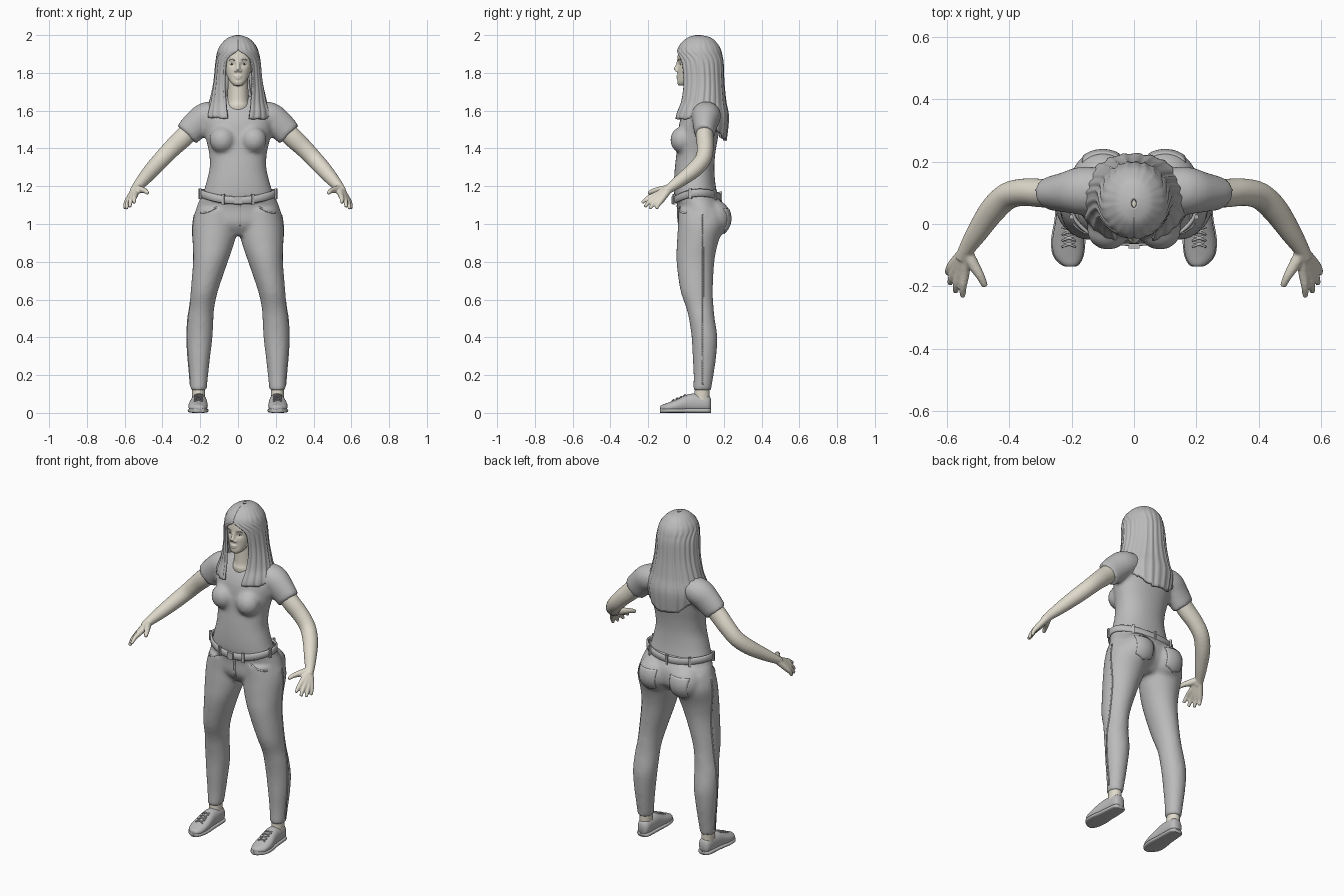
import bpy, bmesh, math, random
from mathutils import Vector, Matrix

random.seed(4)
cube = bpy.data.objects.get("Cube")
if cube:
    bpy.data.objects.remove(cube, do_unlink=True)


def material(name, r, g, b):
    m = bpy.data.materials.new(name)
    m.use_nodes = True
    m.diffuse_color = (r, g, b, 1)
    m.node_tree.nodes["Principled BSDF"].inputs["Base Color"].default_value = (r, g, b, 1)
    return m


GREY = material("neutral grey", .5, .5, .5)
SKIN = material("pale skin", .74, .70, .60)
WHITE = material("eye white", .7, .7, .68)
DARK = material("dark iris", .08, .07, .06)
X, Y, Z = Vector((1, 0, 0)), Vector((0, 1, 0)), Vector((0, 0, 1))
SIDES = (1, -1)


def smooth_path(pts, steps=4):
    """Catmull-Rom resampling of equal-length tuples."""
    out = []
    for i in range(len(pts) - 1):
        a, b, c, d = pts[max(i - 1, 0)], pts[i], pts[i + 1], pts[min(i + 2, len(pts) - 1)]
        for k in range(steps):
            t = k / steps
            out.append([q + t * (r - p) / 2 + t * t * (2 * p - 5 * q + 4 * r - s) / 2
                        + t ** 3 * (3 * q - p - 3 * r + s) / 2 for p, q, r, s in zip(a, b, c, d)])
    return out + [list(pts[-1])]


def loft(bm, sections, axes=None, side=1, power=1, n=28):
    """Closed tube through (x, y, z, radius a, radius b) sections."""
    path = smooth_path(sections)
    centres = [Vector(p[:3]) for p in path]
    rings = []
    for i, p in enumerate(path):
        if axes:
            a, b = axes
        else:
            t = centres[min(i + 1, len(path) - 1)] - centres[max(i - 1, 0)]
            a = t.cross(X + Z).normalized()
            b = t.cross(a).normalized()
        ring = []
        for k in range(n):
            c, s = math.cos(math.tau * k / n), math.sin(math.tau * k / n)
            c, s = (math.copysign(abs(v) ** power, v) for v in (c, s))
            co = centres[i] + a * c * max(p[3], .001) + b * s * max(p[4], .001)
            ring.append(bm.verts.new((co.x * side, co.y, co.z)))
        rings.append(ring)
    for r, q in zip(rings, rings[1:]):
        for k in range(n):
            bm.faces.new((r[k], r[(k + 1) % n], q[(k + 1) % n], q[k]))
    bm.faces.new(rings[0])
    bm.faces.new(rings[-1])


def slabs(bm, rows, side=1, power=1):
    """Upright loft from (z, x min, x max, y front, y back) rows."""
    loft(bm, [((a + b) / 2, (f + k) / 2, z, (b - a) / 2, (k - f) / 2)
              for z, a, b, f, k in rows], (X, Y), side, power, 40)


def ball(bm, centre, radii):
    bmesh.ops.create_uvsphere(bm, u_segments=32, v_segments=20, radius=1,
                              matrix=Matrix.Translation(centre) @ Matrix.Diagonal((*radii, 1)))


def finish(name, bm, mat, voxel=0, relax=4, closed=True, smooth=True):
    if closed:
        bmesh.ops.recalc_face_normals(bm, faces=bm.faces)
    for f in bm.faces:
        f.smooth = smooth
    mesh = bpy.data.meshes.new(name)
    bm.to_mesh(mesh)
    bm.free()
    mesh.materials.append(mat)
    ob = bpy.data.objects.new(name, mesh)
    bpy.context.collection.objects.link(ob)
    if voxel:
        m = ob.modifiers.new("fuse", 'REMESH')
        m.mode, m.voxel_size, m.use_smooth_shade = 'VOXEL', voxel, True
        m = ob.modifiers.new("relax", 'SMOOTH')
        m.factor, m.iterations = .5, relax
    return ob


def thicken(ob, thickness, offset):
    m = ob.modifiers.new("thickness", 'SOLIDIFY')
    m.thickness, m.offset = thickness, offset


# Shirt: torso, bust and short sleeves fused
bm = bmesh.new()
slabs(bm, [(z, -w, w, f, k) for z, w, f, k in (
    (1.1, .188, -.05, .17), (1.15, .187, -.062, .166), (1.22, .168, -.064, .155),
    (1.3, .15, -.059, .15), (1.38, .154, -.05, .156), (1.46, .172, -.045, .17),
    (1.54, .18, -.034, .185), (1.6, .165, -.008, .182), (1.645, .13, .025, .168),
    (1.68, .07, .05, .14))], power=.92)
for s in SIDES:
    ball(bm, (s * .083, -.02, 1.445), (.068, .063, .07))
    loft(bm, [(.07, .105, 1.585, .07, .06), (.16, .107, 1.572, .078, .076),
              (.215, .102, 1.53, .066, .077), (.272, .098, 1.473, .053, .07)], side=s)
finish("shirt", bm, GREY, .011, 6)

# Trousers: pelvis, seat and legs fused
bm = bmesh.new()
slabs(bm, [(.94, -.1, .1, 0, .14), (1, -.23, .23, -.04, .2), (1.08, -.222, .222, -.044, .205),
           (1.13, -.203, .203, -.056, .182), (1.17, -.192, .192, -.06, .17)])
for s in SIDES:
    ball(bm, (s * .1, .145, 1.03), (.1, .094, .1))
    slabs(bm, [(.12, .166, .252, .038, .133), (.2, .158, .257, .04, .146),
               (.3, .147, .266, .035, .16), (.4, .135, .271, .03, .166), (.5, .13, .266, .015, .152),
               (.56, .125, .257, 0, .146), (.65, .105, .25, -.03, .142), (.8, .054, .238, -.05, .15),
               (.9, .02, .24, -.048, .17), (1, 0, .24, -.042, .205), (1.08, 0, .215, -.04, .2)], s)
trousers = finish("trousers", bm, GREY, .011, 5)


def patch(name, axis, sign, place, nu, nv):
    """Thin cloth patch pressed on the trousers; place(u, v) gives its start point."""
    bm = bmesh.new()
    g = [[bm.verts.new(place(u / nu, v / nv)) for v in range(nv + 1)] for u in range(nu + 1)]
    for u in range(nu):
        for v in range(nv):
            bm.faces.new((g[u][v], g[u + 1][v], g[u + 1][v + 1], g[u][v + 1]))
    ob = finish(name, bm, GREY, closed=False)
    m = ob.modifiers.new("press", 'SHRINKWRAP')
    m.target, m.wrap_method = trousers, 'PROJECT'
    m.use_project_x, m.use_project_y = axis == "x", axis == "y"
    m.use_positive_direction, m.use_negative_direction = sign > 0, sign < 0
    thicken(ob, .007, 0)


# Pockets, fly and outer seams
for s, word in zip(SIDES, ("left", "right")):
    patch(word + "_back_pocket", "y", -1, lambda u, v: (
        s * (.105 + (u - .5) * (.1 + .02 * v)), .5,
        .97 + .11 * v - .02 * (1 - v) * (1 - abs(2 * u - 1))), 12, 12)
    patch(word + "_front_pocket_edge", "y", 1, lambda u, v: (
        s * (.11 + .085 * u), -.5, 1.085 - .03 * math.sin(u * 1.6) + .008 * v), 14, 1)
    patch(word + "_outer_seam", "x", -s, lambda u, v: (
        s * .5, .086 + .007 * v, .15 + .9 * u), 70, 1)
patch("fly", "y", 1, lambda u, v: (.004 + .01 * u, -.5, .99 + .11 * v), 1, 10)


# Belt with buckle and loops
def belt_point(a, lift=0, out=0):
    return Vector(((.204 + out) * math.sin(a), .056 - (.124 + out) * math.cos(a),
                   1.125 + .03 * math.sin(a) ** 2 + .01 * (1 - math.cos(a)) + lift))


bm = bmesh.new()
N = 72
belt = [[bm.verts.new(belt_point(math.tau * k / N, h, o)) for k in range(N)]
        for h, o in ((.021, -.003), (.016, .003), (-.016, .003), (-.021, -.003))]
for r, q in zip(belt, belt[1:]):
    for k in range(N):
        bm.faces.new((r[k], q[k], q[(k + 1) % N], r[(k + 1) % N]))
thicken(finish("belt", bm, GREY, closed=False), .012, -1)
bm = bmesh.new()
for degrees in (0, 22, -22, 75, -75, 140, -140, 180):
    a = math.radians(degrees)
    size = (.036, .012, .04) if degrees == 0 else (.014, .012, .056)
    bmesh.ops.create_cube(bm, size=1, matrix=Matrix.Translation(belt_point(a, 0, .004))
                          @ Matrix.Rotation(a, 4, 'Z') @ Matrix.Diagonal((*size, 1)))
finish("buckle_and_belt_loops", bm, GREY, smooth=False)

# Arms with hands; every finger runs from the wrist so the palm fuses
bm = bmesh.new()
wrist = (.54, -.085, 1.19)
fingers = [((.543, -.152, 1.158), (.549, -.2, 1.138), (.55, -.233, 1.112)),
           ((.558, -.15, 1.146), (.569, -.192, 1.12), (.573, -.218, 1.09)),
           ((.571, -.141, 1.136), (.585, -.172, 1.108), (.591, -.192, 1.08)),
           ((.58, -.128, 1.13), (.594, -.146, 1.104), (.598, -.158, 1.08))]
for s in SIDES:
    loft(bm, [(.22, .1, 1.525, .045, .05), (.29, .099, 1.457, .046, .052), (.35, .102, 1.4, .044, .048),
              (.405, .09, 1.342, .043, .045), (.455, .043, 1.287, .042, .042),
              (.505, -.03, 1.23, .034, .034), (*wrist, .025, .025), (.55, -.11, 1.172, .022, .024)], side=s)
    for knuckle, middle, tip in fingers:
        loft(bm, [(*wrist, .02, .02), (*knuckle, .0165, .0165), (*middle, .0125, .0125),
                  (*tip, .009, .009)], side=s, n=14)
    loft(bm, [(*wrist, .02, .02), (.517, -.128, 1.182, .019, .019), (.493, -.168, 1.176, .014, .014),
              (.478, -.2, 1.163, .01, .01)], side=s, n=14)
finish("arms_and_hands", bm, SKIN, .005, 3)

# Head and neck, with pressed-in eye sockets
bm = bmesh.new()
ball(bm, (0, .065, 1.876), (.094, .11, .107))
slabs(bm, [(z, -w, w, f, k) for z, w, f, k in (
    (1.732, .02, -.038, 0), (1.748, .038, -.046, .03), (1.78, .057, -.044, .07),
    (1.82, .07, -.045, .1), (1.87, .08, -.046, .12), (1.92, .08, -.04, .12))])
for v in bm.verts:
    if v.co.y < .02:
        d = math.hypot((abs(v.co.x) - .031) / .018, (v.co.z - 1.847) / .013)
        v.co.y += .011 * math.exp(-d * d)
slabs(bm, [(1.54, -.07, .07, .01, .14), (1.62, -.066, .066, -.006, .135),
           (1.66, -.056, .056, .002, .12), (1.78, -.054, .054, .005, .125)])
loft(bm, [(0, -.038, 1.865, .009, .009), (0, -.046, 1.838, .01, .01), (0, -.055, 1.815, .012, .011)])
ball(bm, (0, -.042, 1.783), (.021, .009, .006))
ball(bm, (0, -.041, 1.772), (.018, .01, .006))
for s in SIDES:
    ball(bm, (s * .011, -.047, 1.812), (.009, .01, .008))
finish("head_and_neck", bm, SKIN, .0045, 3)

# Eyes and brows
whites, irises, brows = bmesh.new(), bmesh.new(), bmesh.new()
for s in SIDES:
    ball(whites, (s * .031, -.018, 1.847), (.016, .0135, .009))
    ball(irises, (s * .031, -.029, 1.847), (.0055, .004, .0055))
    loft(brows, [(.014, -.041, 1.865, .002, .003), (.032, -.039, 1.871, .003, .003),
                 (.05, -.029, 1.867, .002, .002)], side=s, n=10)
finish("eyes", whites, WHITE)
finish("irises", irises, DARK)
finish("eyebrows", brows, GREY)

# Long hair: sheet of strands around the head, open at the face
# rows are z, half width, y front, y back, opening angle
hair_rows = smooth_path([
    (2, .01, .05, .08, 0), (1.985, .055, .005, .135, 0), (1.95, .091, -.032, .17, 0),
    (1.92, .106, -.046, .186, 2), (1.89, .113, -.049, .193, 25), (1.85, .119, -.046, .199, 37),
    (1.75, .129, -.037, .203, 37), (1.65, .15, -.04, .213, 28), (1.56, .174, -.064, .227, 20),
    (1.42, .15, -.06, .212, 20)], 8)


def hair_at(z):
    for p, q in zip(hair_rows, hair_rows[1:]):
        if q[0] <= z:
            t = (p[0] - z) / (p[0] - q[0])
            return [a + (b - a) * t for a, b in zip(p, q)][1:]
    return hair_rows[-1][1:]


bm = bmesh.new()
COLS, ROWS = 168, 48
strand = [random.uniform(-1, 1) for _ in range(COLS // 4 + 1)]
grid = []
for i in range(ROWS + 1):
    row = []
    for j in range(COLS + 1):
        u = j / COLS
        back = max(0, min(1, .1 - math.cos(math.tau * u))) ** 1.3
        end = 1.56 - .115 * back + .007 * strand[j // 4]
        z = 2 - (2 - end) * (i / ROWS) ** 1.5
        w, front, rear, gap = hair_at(z)
        a = math.radians(gap + (360 - 2 * gap) * u)
        t = min(1, i / 24)
        ripple = 1 + t * (.014 * math.sin(u * math.tau * 21) + .014 * strand[j // 4] * math.sin(j % 4 * math.pi / 4))
        row.append(bm.verts.new((w * ripple * math.sin(a),
                                 (front + rear) / 2 - (rear - front) / 2 * ripple * math.cos(a), z)))
    grid.append(row)
for r, q in zip(grid, grid[1:]):
    for j in range(COLS):
        bm.faces.new((r[j], q[j], q[j + 1], r[j + 1]))
thicken(finish("long_hair", bm, GREY, closed=False), .014, -1)

# Shoes with soles and laces, and bare ankles
last = [(.205, .132, .045, .02, .03), (.205, .115, .05, .036, .046), (.206, .06, .052, .041, .05),
        (.208, .01, .05, .044, .048), (.211, -.05, .037, .051, .034), (.211, -.1, .028, .046, .024),
        (.206, -.128, .025, .028, .017), (.204, -.137, .024, .012, .01)]
uppers, soles, laces, ankles = (bmesh.new() for _ in range(4))
for s in SIDES:
    loft(uppers, last, (X, Z), s, .9)
    loft(soles, [(x, y, .012, a + .004, .012) for x, y, z, a, b in last], (X, Z), s, .6)
    slabs(ankles, [(.05, .172, .243, .04, .125), (.1, .174, .243, .045, .125), (.15, .174, .244, .048, .125)], s)
    for i in range(4):
        y, top = -.065 + .02 * i, .069 + .0087 * i
        for lean in (.009, -.009):
            loft(laces, [(.187, y - lean, top - .007, .003, .003), (.209, y, top, .004, .004),
                         (.231, y + lean, top - .007, .003, .003)], side=s, n=8)
finish("shoe_uppers", uppers, GREY)
finish("shoe_soles", soles, GREY)
finish("shoe_laces", laces, GREY)
finish("ankles", ankles, SKIN)
